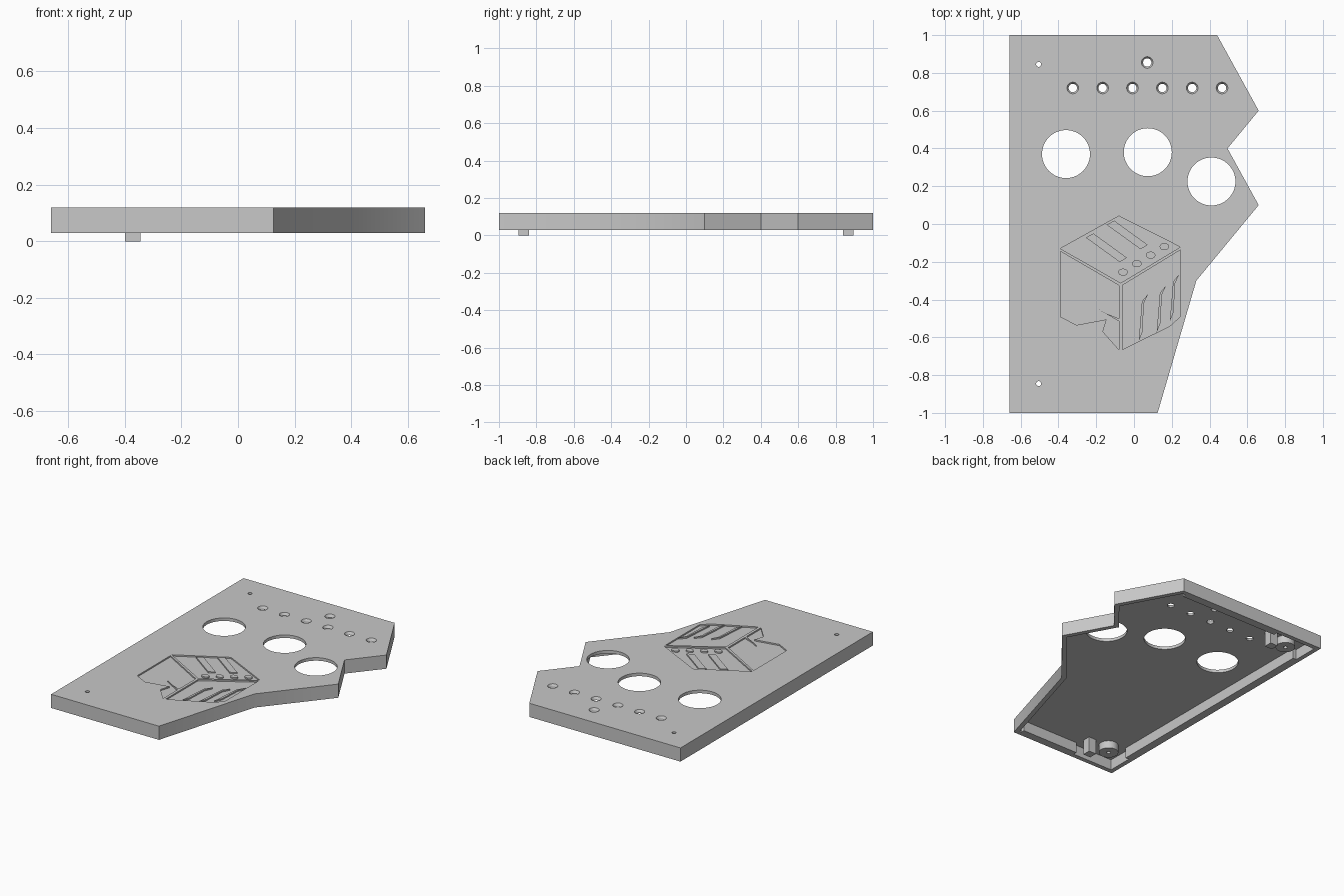
import bpy, bmesh, math
from mathutils import Vector
from mathutils.geometry import intersect_line_line_2d, intersect_line_line

if "Cube" in bpy.data.objects:
    bpy.data.objects.remove(bpy.data.objects["Cube"], do_unlink=True)

TOP, BOTTOM, CEILING, FLOOR = 0.12, 0.03, 0.1, 0.111
WALL = 0.03

grey = bpy.data.materials.new("plain grey")
grey.use_nodes = True
grey.diffuse_color = (0.58, 0.58, 0.58, 1)
grey.node_tree.nodes["Principled BSDF"].inputs["Base Color"].default_value = (0.58, 0.58, 0.58, 1)


def prism(name, points, z0, z1):
    """Extrude a counter-clockwise outline from z0 to z1."""
    bm = bmesh.new()
    face = bm.faces.new([bm.verts.new((x, y, z0)) for x, y in points])
    out = bmesh.ops.extrude_face_region(bm, geom=[face])
    moved = [v for v in out["geom"] if isinstance(v, bmesh.types.BMVert)]
    bmesh.ops.translate(bm, verts=moved, vec=(0, 0, z1 - z0))
    bmesh.ops.recalc_face_normals(bm, faces=bm.faces)
    mesh = bpy.data.meshes.new(name)
    bm.to_mesh(mesh)
    bm.free()
    mesh.materials.append(grey)
    obj = bpy.data.objects.new(name, mesh)
    bpy.context.collection.objects.link(obj)
    return obj


def box(name, x0, x1, y0, y1, z0, z1):
    return prism(name, [(x0, y0), (x1, y0), (x1, y1), (x0, y1)], z0, z1)


def cylinder(name, x, y, r0, z0, z1, r1=None, sides=48):
    bpy.ops.mesh.primitive_cone_add(vertices=sides, radius1=r0, radius2=r1 or r0,
                                    depth=z1 - z0, location=(x, y, (z0 + z1) / 2))
    obj = bpy.context.object
    obj.name = name
    obj.data.materials.append(grey)
    return obj


def cut(target, cutter):
    """Subtract the cutter, then remove it."""
    mod = target.modifiers.new("cut", "BOOLEAN")
    mod.operation, mod.solver, mod.object = "DIFFERENCE", "EXACT", cutter
    bpy.ops.object.select_all(action="DESELECT")
    bpy.context.view_layer.objects.active = target
    target.select_set(True)
    bpy.ops.object.modifier_apply(modifier=mod.name)
    bpy.data.objects.remove(cutter, do_unlink=True)


def inset(points, t):
    """Move every side of a counter-clockwise outline inwards by t."""
    pts = [Vector((x, y, 0)) for x, y in points]
    sides = []
    for a, b in zip(pts, pts[1:] + pts[:1]):
        d = (b - a).normalized()
        n = Vector((-d.y, d.x, 0)) * t
        sides.append((a + n, b + n))
    return [intersect_line_line(*sides[i - 1], *sides[i])[0].xy for i in range(len(sides))]


# Hollow panel
outline = [(-0.66, -1), (0.125, -1), (0.33, -0.3), (0.66, 0.1),
           (0.495, 0.4), (0.66, 0.6), (0.44, 1), (-0.66, 1)]
panel = prism("panel", outline, BOTTOM, TOP)
cut(panel, prism("hollow", inset(outline, WALL), -0.1, CEILING))

# Large round openings
for x, y in [(-0.36, 0.37), (0.073, 0.38), (0.41, 0.225)]:
    cut(panel, cylinder("opening", x, y, 0.127, -0.1, 0.3, sides=64))

# Countersunk small holes
small = [(-0.324 + 0.158 * i, 0.72) for i in range(6)] + [(0.07, 0.855)]
for x, y in small:
    cut(panel, cylinder("small_hole", x, y, 0.022, -0.1, 0.3))
    cut(panel, cylinder("countersink", x, y, 0.022, 0.106, 0.122, 0.032))

# Screw posts, feet and inner rails
for side, label in ((-1, "front"), (1, "back")):
    y = 0.845 * side
    post = cylinder(label + "_screw_post", -0.505, y, 0.06, 0.05, CEILING + 0.002)
    for part in (panel, post):
        cut(part, cylinder("screw_hole", -0.505, y, 0.013, -0.1, 0.3, sides=24))
    low, high = sorted((0.84 * side, 0.895 * side))
    box(label + "_foot", -0.4, -0.345, low, high, 0, CEILING + 0.002)
    low, high = sorted((0.945 * side, 0.975 * side))
    box(label + "_rail", -0.33, 0.09 if side < 0 else 0.4, low, high, BOTTOM, CEILING + 0.002)
box("side_rail", -0.635, -0.605, -0.8, 0.8, BOTTOM, CEILING + 0.002)

# Sunken ornament: three panels of a box in slanted projection
sunken = {
    "upper": [(-0.39, -0.13), (-0.07, -0.312), (0.245, -0.122), (-0.08, 0.042)],
    "left": [(-0.39, -0.145), (-0.39, -0.49), (-0.305, -0.535), (-0.145, -0.505),
             (-0.165, -0.57), (-0.08, -0.665), (-0.08, -0.325)],
    "right": [(-0.062, -0.325), (-0.062, -0.665), (0.19, -0.54), (0.245, -0.49), (0.245, -0.138)],
}
for name, points in sunken.items():
    cut(panel, prism(name + "_recess", points, FLOOR, 0.2))

# Raised bars, studs and slivers inside the recesses
for i in range(2):
    dx, dy = 0.11 * i, 0.068 * i
    bar = [(-0.255, -0.072), (-0.075, -0.202), (-0.038, -0.178), (-0.215, -0.05)]
    prism("raised_bar", [(x + dx, y + dy) for x, y in bar], FLOOR - 0.002, TOP)
for i in range(4):
    stud = cylinder("raised_stud", -0.058 + 0.073 * i, -0.255 + 0.045 * i, 0.025,
                    FLOOR - 0.002, TOP, sides=32)
    stud.scale.y = 0.75
for dx, dy in [(0, 0), (0.095, 0.045), (0.165, 0.105)]:
    sliver = [(0.025, -0.62), (0.045, -0.57), (0.052, -0.42), (0.075, -0.37), (0.042, -0.41)]
    prism("raised_sliver", [(x + dx, y + dy) for x, y in reversed(sliver)], FLOOR - 0.002, TOP)
prism("raised_wedge", [(-0.2, -0.445), (-0.08, -0.515), (-0.08, -0.5), (-0.145, -0.475)],
      FLOOR - 0.002, TOP)

# Smooth round walls, crisp edges
bpy.ops.object.select_all(action="DESELECT")
for obj in bpy.context.scene.objects:
    if obj.type == "MESH" and grey.name in obj.data.materials:
        obj.select_set(True)
        bpy.context.view_layer.objects.active = obj
bpy.ops.object.shade_smooth_by_angle(angle=math.radians(25))
